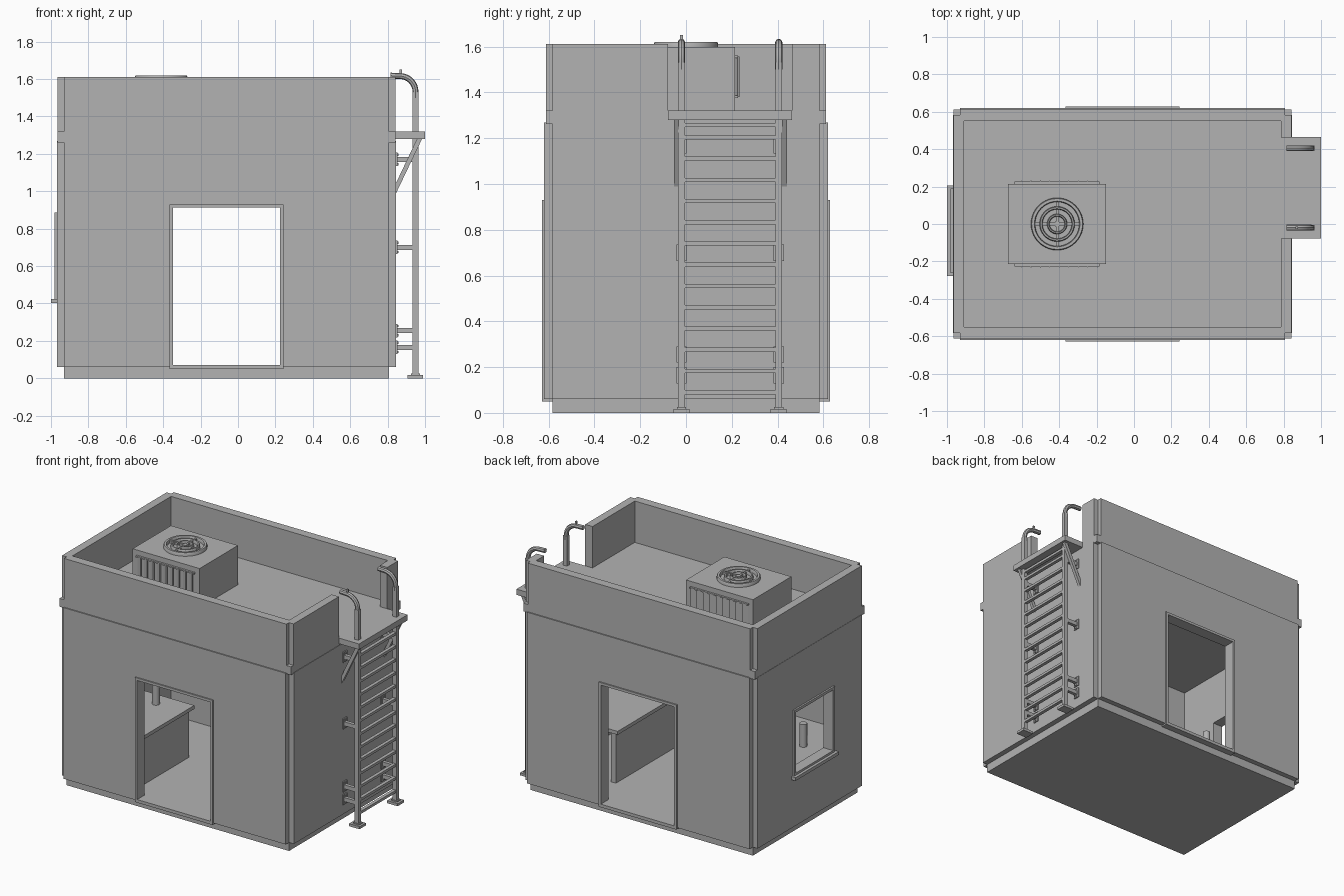
import bpy, bmesh, math
from mathutils import Matrix, Vector

if "Cube" in bpy.data.objects:
    bpy.data.objects.remove(bpy.data.objects["Cube"])

grey = bpy.data.materials.new("plain_grey")
grey.diffuse_color = (0.45, 0.45, 0.45, 1)
grey.use_nodes = True
grey.node_tree.nodes["Principled BSDF"].inputs["Base Color"].default_value = grey.diffuse_color


def finish(name, bm):
    bmesh.ops.recalc_face_normals(bm, faces=bm.faces[:])
    me = bpy.data.meshes.new(name)
    bm.to_mesh(me)
    bm.free()
    me.materials.append(grey)
    ob = bpy.data.objects.new(name, me)
    bpy.context.collection.objects.link(ob)
    return ob


def add_box(bm, x0, x1, y0, y1, z0, z1, turn=0):
    m = (Matrix.Translation(((x0 + x1) / 2, (y0 + y1) / 2, (z0 + z1) / 2))
         @ Matrix.Rotation(turn, 4, 'Z') @ Matrix.Diagonal((x1 - x0, y1 - y0, z1 - z0, 1)))
    bmesh.ops.create_cube(bm, size=1, matrix=m)


def boxes(name, *items):
    bm = bmesh.new()
    for b in items:
        add_box(bm, *b)
    return finish(name, bm)


def add_prism(bm, pts, offset):
    f = bm.faces.new([bm.verts.new(p) for p in pts])
    r = bmesh.ops.extrude_face_region(bm, geom=[f])
    bmesh.ops.translate(bm, verts=[v for v in r['geom'] if isinstance(v, bmesh.types.BMVert)],
                        vec=offset)


def cylinder(name, x, y, z0, z1, r, n=16):
    bm = bmesh.new()
    bmesh.ops.create_cone(bm, cap_ends=True, segments=n, radius1=r, radius2=r, depth=z1 - z0,
                          matrix=Matrix.Translation((x, y, (z0 + z1) / 2)))
    ob = finish(name, bm)
    smooth(ob)
    return ob


def activate(ob):
    bpy.ops.object.select_all(action='DESELECT')
    ob.select_set(True)
    bpy.context.view_layer.objects.active = ob


def smooth(ob):
    activate(ob)
    bpy.ops.object.shade_smooth_by_angle()


def cut(ob, *items):
    for b in items:
        c = boxes("cutter", b)
        activate(ob)
        m = ob.modifiers.new("cut", 'BOOLEAN')
        m.operation, m.solver, m.object = 'DIFFERENCE', 'EXACT', c
        bpy.ops.object.modifier_apply(modifier=m.name)
        bpy.data.objects.remove(c)


def notched(name, x0, x1, y, z0, z1):
    # rectangular plan with a square notch in each corner
    a, b, c = -0.93, 0.807, 0.583
    pts = [(a, -y), (b, -y), (b, -c), (x1, -c), (x1, c), (b, c),
           (b, y), (a, y), (a, c), (x0, c), (x0, -c), (a, -c)]
    bm = bmesh.new()
    add_prism(bm, [(p[0], p[1], z0) for p in pts], (0, 0, z1 - z0))
    return finish(name, bm)


# Building shell
boxes("plinth", (-0.93, 0.807, -0.583, 0.583, 0, 0.062))
walls = notched("walls", -0.968, 0.845, 0.62, 0.06, 1.268)
cut(walls, (-0.908, 0.785, -0.55, 0.55, 0.07, 1.24),
    (-0.355, 0.232, -0.8, 0.8, 0.06001, 0.918),
    (-1.2, -0.85, -0.25, 0.18, 0.42, 0.878))
boxes("floor", (-0.915, 0.79, -0.56, 0.56, 0.05, 0.07))
boxes("roof_slab", (-0.966, 0.842, -0.612, 0.612, 1.262, 1.32))
parapet = notched("parapet", -0.966, 0.842, 0.612, 1.318, 1.612)
cut(parapet, (-0.908, 0.785, -0.55, 0.55, 1.2, 1.8),
    (0.7, 1.0, -0.078, 0.462, 1.2, 1.8))

# Door frames on the front and back
for name, s in (("front_door_frame", -1), ("back_door_frame", 1)):
    y0, y1 = sorted((s * 0.545, s * 0.629))
    boxes(name, (-0.366, -0.347, y0, y1, 0.05, 0.93), (0.225, 0.243, y0, y1, 0.05, 0.93),
          (-0.35, 0.23, y0, y1, 0.912, 0.93), (-0.35, 0.23, y0, y1, 0.05, 0.072))

# Side window
boxes("window_frame", (-0.98, -0.903, -0.262, -0.242, 0.42, 0.887),
      (-0.98, -0.903, 0.17, 0.19, 0.42, 0.887),
      (-0.98, -0.903, -0.25, 0.18, 0.868, 0.887), (-0.98, -0.903, -0.25, 0.18, 0.42, 0.44))
boxes("window_sill", (-1.0, -0.903, -0.278, 0.206, 0.402, 0.425))

# Counters inside, with small upright canisters
boxes("left_counter", (-0.912, -0.425, -0.555, 0.12, 0.405, 0.43),
      (-0.485, -0.445, -0.555, 0.09, 0.065, 0.41))
boxes("right_counter", (0.31, 0.79, -0.555, 0.32, 0.42, 0.445),
      (0.33, 0.37, -0.555, 0.31, 0.065, 0.425))
cylinder("canister_a", -0.64, 0.0, 0.43, 0.59, 0.025)
cylinder("canister_b", -0.77, -0.21, 0.43, 0.59, 0.025)

# Rooftop cooling unit with side louvres
boxes("cooling_unit", (-0.673, -0.15, -0.214, 0.214, 1.31, 1.597))
for name, s in (("front_louvres", -1), ("back_louvres", 1)):
    bm = bmesh.new()
    for i in range(9):
        x = -0.615 + i * 0.0505
        add_box(bm, x - 0.019, x + 0.019, s * 0.22 - 0.004, s * 0.22 + 0.004, 1.38, 1.557, s * 0.5)
    for z in (1.376, 1.551):
        y0, y1 = sorted((s * 0.21, s * 0.228))
        add_box(bm, -0.64, -0.185, y0, y1, z, z + 0.01)
    finish(name, bm)

# Fan guard: flat rings, cross bars and hub
for i, (r0, r1) in enumerate(((0.118, 0.14), (0.078, 0.094), (0.04, 0.054))):
    bm = bmesh.new()
    prof = [(r0, 1.59), (r1, 1.59), (r1, 1.613), (r1 - 0.004, 1.62), (r0 + 0.004, 1.62), (r0, 1.613)]
    vs = [bm.verts.new((r, 0, z)) for r, z in prof]
    es = [bm.edges.new((vs[k], vs[(k + 1) % 6])) for k in range(6)]
    bmesh.ops.spin(bm, geom=vs + es, cent=(0, 0, 0), axis=(0, 0, 1), angle=math.tau,
                   steps=40, use_duplicate=False)
    bmesh.ops.remove_doubles(bm, verts=bm.verts[:], dist=0.0003)
    bmesh.ops.translate(bm, verts=bm.verts[:], vec=(-0.411, 0, 0))
    smooth(finish(f"fan_ring_{i + 1}", bm))
boxes("fan_cross", (-0.535, -0.287, -0.007, 0.007, 1.59, 1.614),
      (-0.418, -0.404, -0.124, 0.124, 1.59, 1.614))
cylinder("fan_hub", -0.411, 0, 1.59, 1.617, 0.016)

# Landing at the top of the ladder
boxes("landing", (0.80, 1.0, -0.078, 0.464, 1.28, 1.32),
      (0.78, 0.85, -0.078, 0.462, 1.3, 1.32))
bm = bmesh.new()
for y in (-0.052, 0.42):
    add_prism(bm, [(0.843, y, 0.985), (0.985, y, 1.282), (0.958, y, 1.282), (0.843, y, 1.04)],
              (0, 0.022, 0))
finish("landing_braces", bm)

# Ladder: rails with hooked tops, feet and wall brackets
for side, y in (("front", -0.02), ("back", 0.405)):
    boxes(f"{side}_ladder_rail", (0.934, 0.964, y - 0.015, y + 0.015, 0.01, 1.53))
    cu = bpy.data.curves.new("hook", 'CURVE')
    cu.dimensions, cu.bevel_depth, cu.bevel_resolution = '3D', 0.016, 2
    cu.use_fill_caps = True
    path = [(0.949, 1.50)]
    path += [(0.865 + 0.084 * math.cos(t * math.pi / 16), 1.532 + 0.084 * math.sin(t * math.pi / 16))
             for t in range(9)]
    path += [(0.815, 1.618)]
    sp = cu.splines.new('POLY')
    sp.points.add(len(path) - 1)
    for p, (x, z) in zip(sp.points, path):
        p.co = (x, y, z, 1)
    cu.materials.append(grey)
    hook = bpy.data.objects.new(f"{side}_handrail_hook", cu)
    bpy.context.collection.objects.link(hook)
    activate(hook)
    bpy.ops.object.convert(target='MESH')
    smooth(bpy.context.object)
    boxes(f"{side}_ladder_foot", (0.905, 0.988, y - 0.035, y + 0.035, 0, 0.018),
          (0.925, 0.973, y - 0.02, y + 0.02, 0.018, 0.026))
    bm = bmesh.new()
    for z in (0.165, 0.255, 0.70, 1.17):
        add_box(bm, 0.84, 0.94, y - 0.012, y + 0.012, z - 0.014, z + 0.014)
        add_box(bm, 0.84, 0.852, y - 0.022, y + 0.022, z - 0.036, z + 0.036)
        for d in (-0.025, 0.025):
            add_box(bm, 0.85, 0.858, y - 0.006, y + 0.006, z + d - 0.006, z + d + 0.006)
    finish(f"{side}_wall_brackets", bm)
boxes("hook_tab", (0.864, 0.876, -0.026, -0.014, 1.62, 1.65))
boxes("ladder_rungs", *[(0.937, 0.961, -0.01, 0.395, z - 0.009, z + 0.009)
                        for z in [0.09 + 0.0928 * i for i in range(13)] + [1.258]])
